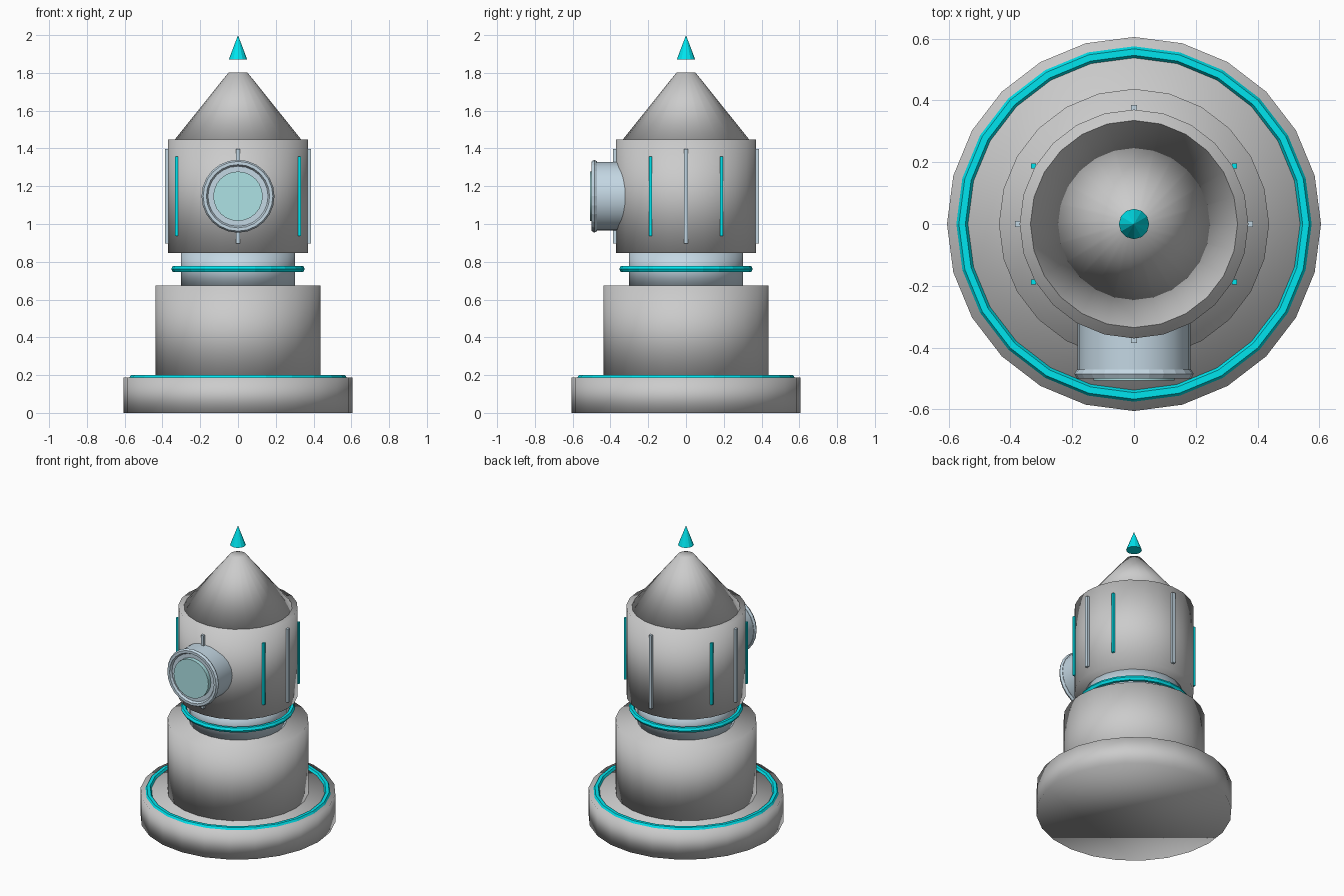
import bpy
from math import pi, cos, sin, radians

if "Cube" in bpy.data.objects:
    bpy.data.objects.remove(bpy.data.objects["Cube"])


def material(name, color):
    m = bpy.data.materials.new(name)
    m.diffuse_color = color
    m.use_nodes = True
    m.node_tree.nodes["Principled BSDF"].inputs["Base Color"].default_value = m.diffuse_color
    return m


CYAN = material("cyan_glow", (0.0, 0.78, 0.86, 1))
STEEL = material("pale_steel", (0.55, 0.68, 0.77, 1))
GLASS = material("lens_glass", (0.42, 0.76, 0.78, 1))


def finish(name, mat=None, smooth=False):
    ob = bpy.context.object
    ob.name = name
    if mat:
        ob.data.materials.append(mat)
    if smooth:
        bpy.ops.object.shade_smooth()
    return ob


def drum(name, r1, r2, z0, z1, mat=None, sides=24, smooth=True):
    """Upright cylinder, frustum or cone between two heights."""
    bpy.ops.mesh.primitive_cone_add(vertices=sides, radius1=r1, radius2=r2,
                                    depth=z1 - z0, location=(0, 0, (z0 + z1) / 2))
    return finish(name, mat, smooth)


def eye_drum(name, r, y0, y1, mat):
    """Cylinder pointing along y at eye height."""
    bpy.ops.mesh.primitive_cylinder_add(vertices=24, radius=r, depth=y1 - y0,
                                        location=(0, (y0 + y1) / 2, EYE_Z),
                                        rotation=(pi / 2, 0, 0))
    ob = finish(name, mat)
    bpy.ops.object.shade_smooth_by_angle()
    return ob


def ring(name, major, minor, loc, mat, rot=(0, 0, 0)):
    bpy.ops.mesh.primitive_torus_add(major_radius=major, minor_radius=minor,
                                     major_segments=24, minor_segments=6,
                                     location=loc, rotation=rot)
    return finish(name, mat)


def strip(name, angle, width, height, mat):
    a = radians(angle)
    bpy.ops.mesh.primitive_cube_add(size=1, location=(0.375 * cos(a), 0.375 * sin(a), EYE_Z))
    bpy.context.object.scale = (width, width, height)
    return finish(name, mat)


EYE_Z = 1.147

# Stacked body
drum("base", 0.605, 0.605, 0, 0.187)
drum("lower_body", 0.437, 0.437, 0.187, 0.675)
drum("neck", 0.302, 0.302, 0.675, 0.847, STEEL)
drum("head", 0.37, 0.37, 0.847, 1.447)
drum("roof_cone", 0.335, 0.05, 1.447, 1.802)
drum("finial", 0.049, 0, 1.87, 2.0, CYAN, sides=12, smooth=False)

# Glowing rings
ring("base_ring", 0.556, 0.021, (0, 0, 0.183), CYAN)
ring("neck_ring", 0.336, 0.018, (0, 0, 0.762), CYAN)

# Eye on the front
eye_drum("eye_barrel", 0.182, -0.48, -0.28, STEEL)
ring("eye_rim", 0.176, 0.017, (0, -0.485, EYE_Z), STEEL, (pi / 2, 0, 0))
eye_drum("eye_lens", 0.131, -0.507, -0.46, GLASS)

# Vertical strips around the head
for i, ang in enumerate((0, 90, 180, 270)):
    strip(f"panel_strip_{i + 1}", ang, 0.021, 0.5, STEEL)
for i, ang in enumerate((30, 150, 210, 330)):
    strip(f"light_strip_{i + 1}", ang, 0.016, 0.42, CYAN)
